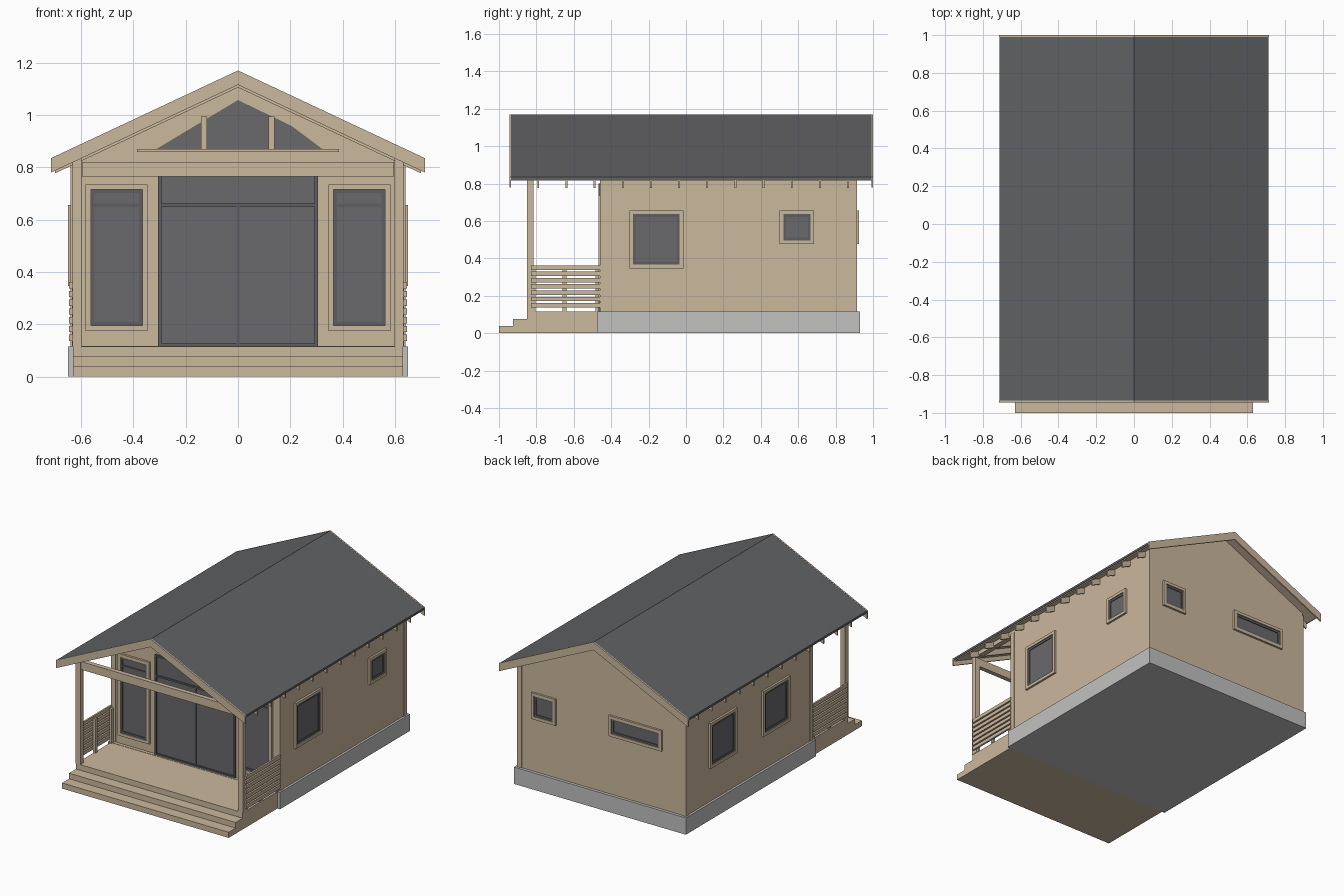
import bpy, bmesh

cube = bpy.data.objects.get("Cube")
if cube:
    bpy.data.objects.remove(cube, do_unlink=True)


def material(name, rgb):
    linear = [((c / 255 + 0.055) / 1.055) ** 2.4 for c in rgb] + [1]
    m = bpy.data.materials.new(name)
    m.use_nodes = True
    m.diffuse_color = linear
    m.node_tree.nodes["Principled BSDF"].inputs["Base Color"].default_value = linear
    return m


WOOD = material("pale wood", (203, 184, 157))
ROOF = material("dark grey roofing", (97, 98, 100))
FRAME = material("dark grey frame", (95, 95, 98))
GLASS = material("grey glass", (106, 106, 109))
STONE = material("light concrete", (193, 193, 192))


def prism(name, outline, y0, y1, mat):
    """Extrude an x-z outline from y0 to y1."""
    bm = bmesh.new()
    front = bm.faces.new([bm.verts.new((x, y0, z)) for x, z in outline])
    ext = bmesh.ops.extrude_face_region(bm, geom=[front])
    for v in ext["geom"]:
        if isinstance(v, bmesh.types.BMVert):
            v.co.y = y1
    bmesh.ops.recalc_face_normals(bm, faces=bm.faces)
    mesh = bpy.data.meshes.new(name)
    bm.to_mesh(mesh)
    bm.free()
    mesh.materials.append(mat)
    ob = bpy.data.objects.new(name, mesh)
    bpy.context.collection.objects.link(ob)
    return ob


def box(name, x0, x1, y0, y1, z0, z1, mat):
    return prism(name, [(x0, z0), (x1, z0), (x1, z1), (x0, z1)], y0, y1, mat)


SLOPE = 0.469
WALL_X, WALL_FRONT, WALL_BACK = 0.635, -0.455, 0.91
DECK_Z = 0.115


def chevron(name, half, ridge, thick, y0, y1, mat):
    """Gable-shaped strip with vertical ends."""
    eave = ridge - SLOPE * half
    return prism(name, [(-half, eave), (0, ridge), (half, eave), (half, eave - thick),
                        (0, ridge - thick), (-half, eave - thick)], y0, y1, mat)


def on_wall(name, side, u0, u1, z0, z1, depth, mat):
    """Box standing proud of one wall by depth."""
    back = 0.01
    if side == "front":
        return box(name, u0, u1, WALL_FRONT - depth, WALL_FRONT + back, z0, z1, mat)
    if side == "back":
        return box(name, u0, u1, WALL_BACK - back, WALL_BACK + depth, z0, z1, mat)
    a, b = WALL_X - back, WALL_X + depth
    if side == "left":
        return box(name, a, b, u0, u1, z0, z1, mat)
    return box(name, -b, -a, u0, u1, z0, z1, mat)


def border(name, side, u0, u1, z0, z1, w, depth, mat):
    """Four bars lying just inside a rectangle."""
    on_wall(name + "_bottom", side, u0, u1, z0, z0 + w, depth, mat)
    on_wall(name + "_top", side, u0, u1, z1 - w, z1, depth, mat)
    on_wall(name + "_side_a", side, u0, u0 + w, z0 + w, z1 - w, depth, mat)
    on_wall(name + "_side_b", side, u1 - w, u1, z0 + w, z1 - w, depth, mat)


def window(name, side, u0, u1, z0, z1, transom=None):
    c = 0.02
    border(name + "_casing", side, u0 - c, u1 + c, z0 - c, z1 + c, c, 0.014, WOOD)
    border(name + "_frame", side, u0, u1, z0, z1, 0.014, 0.008, FRAME)
    on_wall(name + "_glass", side, u0, u1, z0, z1, 0.003, GLASS)
    if transom:
        on_wall(name + "_transom", side, u0, u1, transom - 0.006, transom + 0.006, 0.008, FRAME)


# Base, porch deck and steps
box("foundation", -0.65, 0.65, -0.475, 0.93, 0, DECK_Z, STONE)
for i, y in enumerate((-1.0, -0.925, -0.85)):
    box(f"porch_step_{i + 1}", -0.63, 0.63, y, -0.475, DECK_Z * i / 3, DECK_Z * (i + 1) / 3, WOOD)
box("porch_floor", -0.63, 0.63, -0.477, WALL_FRONT, DECK_Z - 0.02, DECK_Z + 0.002, WOOD)

# House body with gabled ends
eave = 1.147 - SLOPE * WALL_X
prism("house_walls", [(-WALL_X, DECK_Z), (WALL_X, DECK_Z), (WALL_X, eave), (0, 1.147),
                      (-WALL_X, eave)], WALL_FRONT, WALL_BACK, WOOD)
for s in (-1, 1):
    xs = sorted((s * 0.605, s * (WALL_X + 0.004)))
    box("corner_board_front", *xs, WALL_FRONT - 0.004, WALL_FRONT + 0.03, DECK_Z, 0.83, WOOD)
    box("corner_board_back", *xs, WALL_BACK - 0.03, WALL_BACK + 0.004, DECK_Z, 0.83, WOOD)

# Roof covering, boarding, barge boards and rafters
chevron("roof_covering", 0.713, 1.169, 0.015, -0.936, 0.992, ROOF)
chevron("roof_boarding", 0.705, 1.154, 0.008, -0.936, 0.992, WOOD)
chevron("front_barge_board", 0.715, 1.17, 0.055, -0.944, -0.935, WOOD)
chevron("back_barge_board", 0.715, 1.17, 0.055, 0.991, 1.0, WOOD)
for i in range(12):
    y = -0.79 + 0.1506 * i
    chevron("rafter", 0.7, 1.147, 0.042, y - 0.005, y + 0.005, WOOD)

# Porch posts, beams and slatted railings
box("porch_beam", -0.595, 0.595, -0.848, -0.817, 0.765, 0.82, WOOD)
for s in (-1, 1):
    xs = sorted((s * 0.597, s * 0.633))
    box("porch_post", *xs, -0.85, -0.815, DECK_Z, 0.83, WOOD)
    box("porch_plate", *xs, -0.85, WALL_FRONT, 0.82, 0.86, WOOD)
    inner = sorted((s * 0.616, s * 0.634))
    for y in (-0.815, -0.65, -0.475):
        box("railing_post", *inner, y - 0.01, y + 0.01, DECK_Z, 0.35, WOOD)
    outer = sorted((s * 0.633, s * 0.645))
    for i in range(7):
        z = 0.137 + 0.0335 * i
        box("railing_slat", *outer, -0.83, WALL_FRONT, z, z + 0.024, WOOD)

# Glazed porch doors
on_wall("door_glass", "front", -0.305, 0.305, DECK_Z, 0.8, 0.003, GLASS)
border("door_frame", "front", -0.305, 0.305, DECK_Z, 0.8, 0.012, 0.012, FRAME)
on_wall("door_transom", "front", -0.293, 0.293, 0.65, 0.662, 0.01, FRAME)
on_wall("door_middle_bar", "front", -0.006, 0.006, DECK_Z + 0.01, 0.65, 0.008, FRAME)

# Windows
window("porch_window_left", "front", 0.365, 0.562, 0.195, 0.715, 0.655)
window("porch_window_right", "front", -0.562, -0.365, 0.195, 0.715, 0.655)
window("left_large_window", "left", -0.283, -0.034, 0.366, 0.636)
window("left_small_window", "left", 0.52, 0.665, 0.496, 0.636)
window("right_front_window", "right", -0.18, 0.07, 0.366, 0.636)
window("right_back_window", "right", 0.392, 0.642, 0.366, 0.636)
window("back_small_window", "back", 0.362, 0.505, 0.496, 0.636)
window("back_wide_window", "back", -0.44, -0.08, 0.535, 0.636)

# Gable glazing with mullions and sill
prism("gable_glass", [(-0.315, 0.868), (0.325, 0.868), (0.205, 0.958), (0.0, 1.057)],
      WALL_FRONT - 0.005, WALL_FRONT + 0.01, GLASS)
for x in (-0.13, 0.128):
    on_wall("gable_mullion", "front", x - 0.011, x + 0.011, 0.868, 0.995, 0.014, WOOD)
on_wall("gable_sill", "front", -0.385, 0.385, 0.858, 0.87, 0.02, WOOD)
